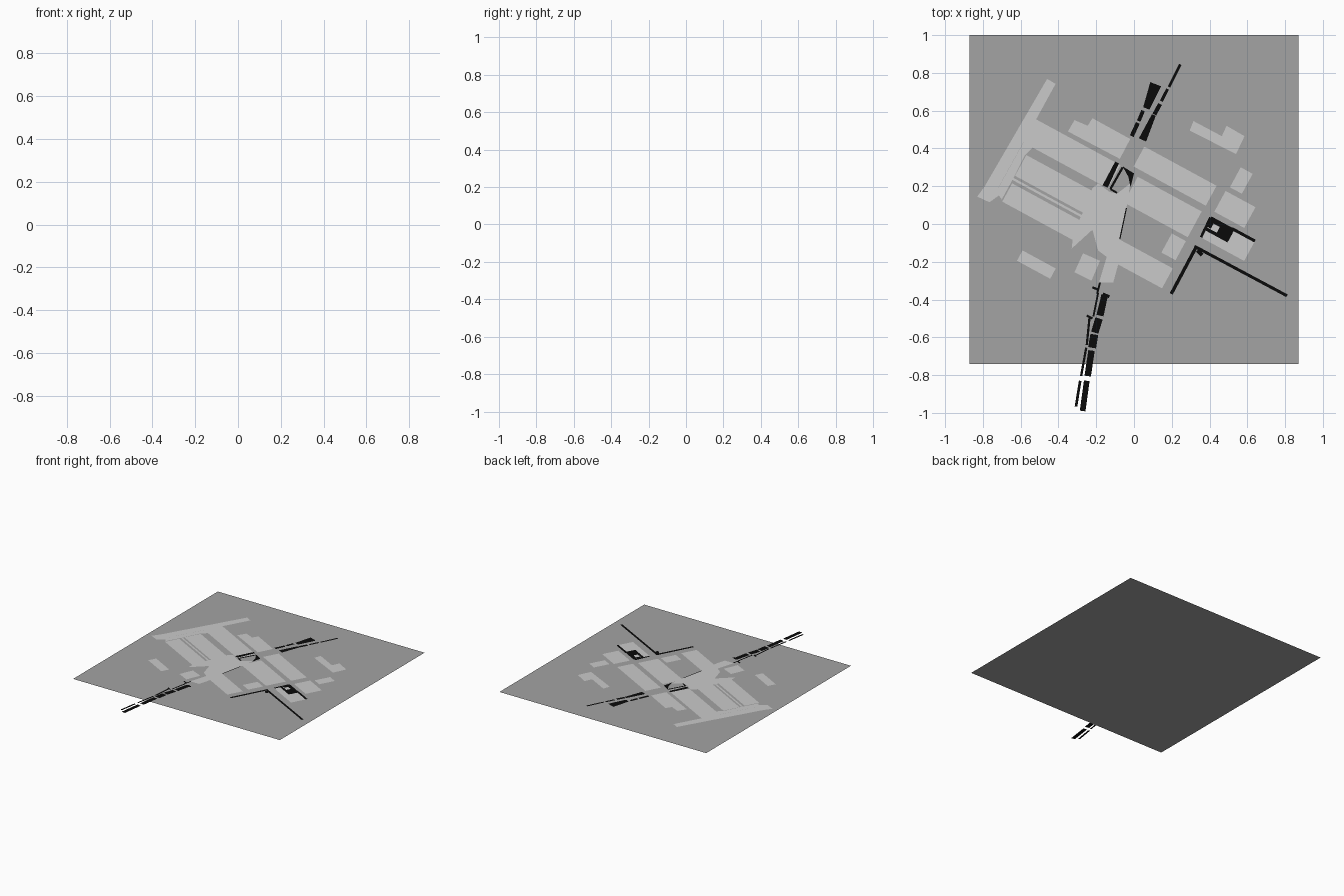
import bpy, bmesh, math
from mathutils import Vector

TILT = math.radians(-28.5)                       # street grid direction
U = Vector((math.cos(TILT), math.sin(TILT)))     # along the rows
V = Vector((math.sin(TILT), -math.cos(TILT)))    # down across the rows


def material(name, c):
    m = bpy.data.materials.new(name)
    m.diffuse_color = (c, c, c, 1)
    return m


GREY = material("ground grey", 0.37)
LIGHT = material("light grey", 0.59)
BLACK = material("black", 0.003)


def flat(name, polys, mat, z):
    """One object of flat upward-facing polygons at height z."""
    bm = bmesh.new()
    for p in polys:
        f = bm.faces.new([bm.verts.new((q[0], q[1], z)) for q in p])
        f.normal_update()
        if f.normal.z < 0:
            f.normal_flip()
    bmesh.ops.triangulate(bm, faces=bm.faces[:])
    me = bpy.data.meshes.new(name)
    bm.to_mesh(me)
    bm.free()
    me.materials.append(mat)
    ob = bpy.data.objects.new(name, me)
    bpy.context.collection.objects.link(ob)


def block(x, y, length, depth):
    """Rectangle on the tilted street grid from its upper left corner."""
    c = Vector((x, y))
    return [c, c + U * length, c + U * length + V * depth, c + V * depth]


def bar(x0, y0, x1, y1, w0, w1=None):
    """Straight strip with a start and end width."""
    a, b = Vector((x0, y0)), Vector((x1, y1))
    n = (b - a).normalized().orthogonal() / 2
    w1 = w0 if w1 is None else w1
    return [a + n * w0, b + n * w1, b - n * w1, a - n * w0]


ZL, ZB = 0.0006, 0.0012

# ground sheet
flat("ground", [[(-.87, -.74), (.87, -.74), (.87, 1), (-.87, 1)]], GREY, 0)

# western buildings: long end strip and rows running to the centre
flat("west_end_strip", [[(-.46, .768), (-.415, .742), (-.515, .56), (-.72, .19),
                         (-.71, .155), (-.765, .115), (-.83, .145), (-.79, .20)]], LIGHT, ZL)
flat("west_rows", [block(-.52, .555, .51, .14),
                   block(-.57, .365, .43, .125),
                   block(-.64, .245, .45, .012),
                   block(-.645, .215, .45, .11)], LIGHT, ZL)
flat("west_row_link", [[(-.58, .44), (-.53, .41), (-.58, .36), (-.64, .24),
                        (-.70, .13), (-.73, .17)]], LIGHT, ZL)

# central plaza
flat("plaza", [[(-.19, .215), (-.13, .17), (-.09, .16), (-.02, .215), (-.035, .11), (-.08, -.08),
                (-.13, -.185), (-.19, -.14), (-.22, -.03), (-.33, -.13),
                (-.32, -.04), (-.25, .10), (-.22, .19)]], LIGHT, ZL)
flat("plaza_south", [[(-.14, -.16), (-.08, -.20), (-.11, -.31), (-.185, -.31)],
                     [(-.27, -.155), (-.18, -.195), (-.225, -.30), (-.315, -.255)]], LIGHT, ZL)

# northern buildings
flat("north_block", [[(-.35, .49), (-.315, .55), (-.245, .52), (-.22, .56),
                      (-.02, .45), (-.075, .345)]], LIGHT, ZL)
flat("north_east_block", [[(.315, .545), (.465, .465), (.49, .52), (.585, .465),
                           (.54, .37), (.295, .495)]], LIGHT, ZL)

# eastern rows and small blocks
flat("east_rows", [block(.055, .41, .435, .12),
                   block(.02, .25, .385, .155),
                   block(-.08, -.08, .325, .12)], LIGHT, ZL)
flat("east_small_blocks", [block(.20, -.05, .085, .115),
                           block(.565, .30, .072, .12),
                           block(.485, .175, .18, .125),
                           block(.41, .035, .262, .12)], LIGHT, ZL)
flat("south_west_block", [block(-.59, -.14, .20, .062)], LIGHT, ZL)

# northern road markings
flat("north_road", [bar(.245, .845, .185, .725, .014),
                    bar(.178, .715, .145, .65, .016),
                    bar(.138, .635, .108, .58, .022),
                    bar(.115, .74, .065, .612, .062, .035),
                    bar(.105, .577, .045, .445, .022, .042),
                    bar(.048, .60, .025, .545, .02),
                    bar(.02, .535, -.012, .465, .022)], BLACK, ZB)

# markings around the plaza
flat("plaza_marks", [bar(-.09, .325, -.153, .198, .022, .03),
                     bar(-.06, .30, -.125, .185, .012),
                     bar(-.125, .185, -.09, .165, .01),
                     [(-.06, .305), (0, .268), (-.018, .195), (-.03, .25)],
                     bar(-.04, .085, -.075, -.08, .006)], BLACK, ZB)

# southern twin road
flat("south_road_start", [bar(-.22, -.335, -.185, -.35, .012),
                          bar(-.18, -.31, -.195, -.37, .01),
                          bar(-.19, -.365, -.215, -.49, .01),
                          bar(-.25, -.485, -.22, -.50, .012),
                          bar(-.165, -.37, -.13, -.385, .015)], BLACK, ZB)
flat("south_road_east", [bar(-.155, -.375, -.18, -.485, .035, .038),
                         bar(-.185, -.50, -.208, -.575, .04),
                         bar(-.21, -.585, -.222, -.655, .042),
                         bar(-.225, -.67, -.245, -.805, .034),
                         bar(-.25, -.83, -.272, -.99, .03)], BLACK, ZB)
flat("south_road_west", [bar(-.235, -.49, -.25, -.64, .012),
                         bar(-.253, -.655, -.28, -.805, .012),
                         bar(-.285, -.83, -.307, -.966, .014)], BLACK, ZB)

# eastern road lines and dark yard with a light centre
flat("east_lines", [bar(.33, -.12, .197, -.37, .018),
                    bar(.32, -.118, .81, -.38, .016),
                    bar(.405, .035, .355, -.07, .014),
                    bar(.52, -.025, .64, -.09, .016),
                    bar(.335, -.14, .36, -.165, .02)], BLACK, ZB)
flat("east_yard", [block(.41, .04, .14, .028),
                   block(.395, .016, .03, .03),
                   block(.455, -.015, .075, .045),
                   block(.375, -.012, .145, .018)], BLACK, ZB)
